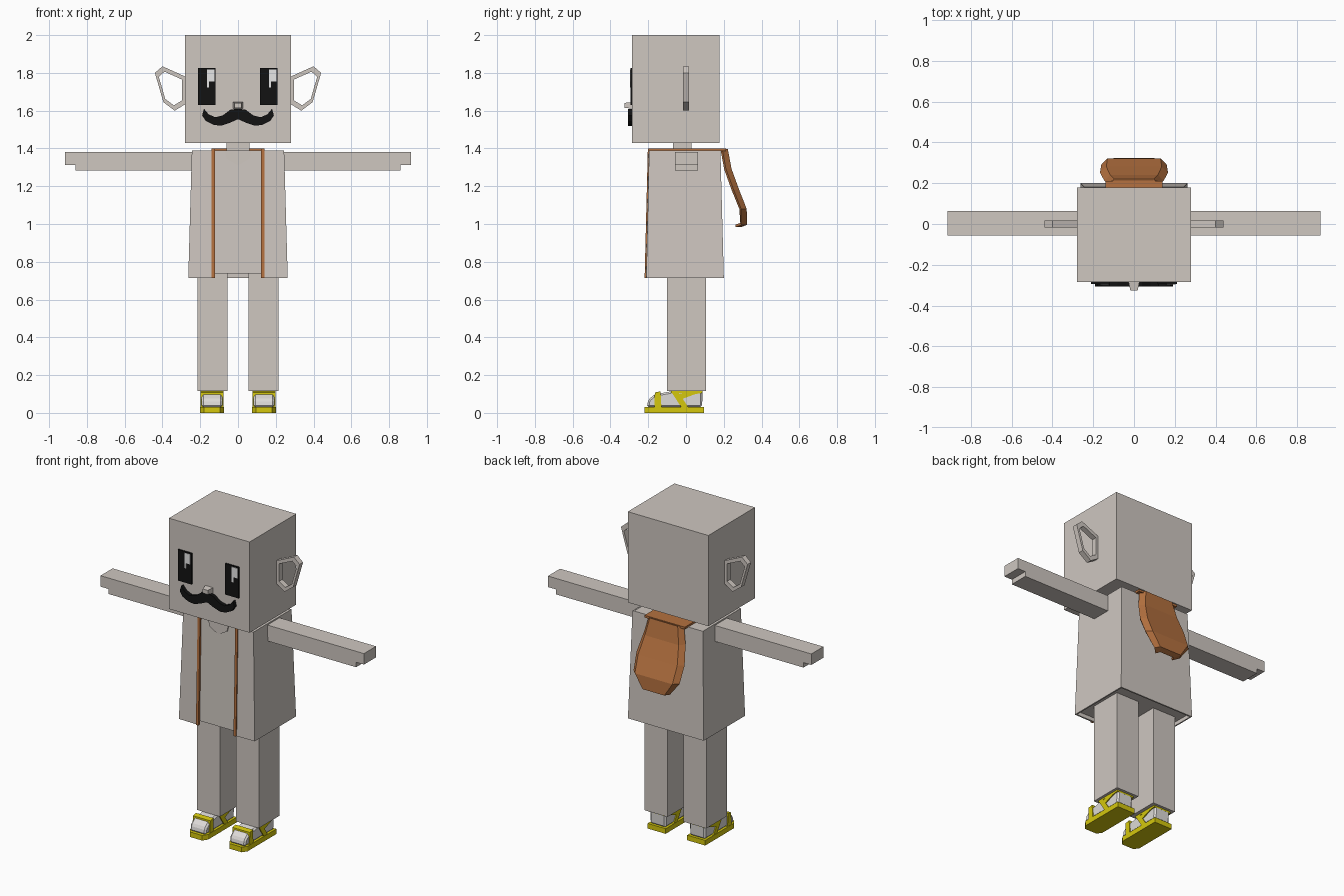
import bpy
import bmesh
from mathutils import Vector

cube = bpy.data.objects.get("Cube")
if cube:
    bpy.data.objects.remove(cube, do_unlink=True)


def material(name, r, g, b):
    m = bpy.data.materials.new(name)
    m.use_nodes = True
    m.diffuse_color = (r, g, b, 1)
    m.node_tree.nodes["Principled BSDF"].inputs["Base Color"].default_value = (r, g, b, 1)
    return m


GREY = material("warm_grey", 0.62, 0.57, 0.53)
PALE = material("pale_grey", 0.72, 0.70, 0.68)
WHITE = material("eye_white", 0.85, 0.85, 0.85)
BLACK = material("black", 0.006, 0.006, 0.006)
LEATHER = material("orange_brown", 0.46, 0.165, 0.05)
YELLOW = material("shoe_yellow", 0.66, 0.57, 0.004)


def build(name, loops, mat, caps=True, ring=False, closed=True):
    """Skin a list of equal-length point loops."""
    bm = bmesh.new()
    rows = [[bm.verts.new(p) for p in loop] for loop in loops]
    n = len(rows[0])
    pairs = list(zip(rows, rows[1:]))
    if ring:
        pairs.append((rows[-1], rows[0]))
    for a, b in pairs:
        for i in range(n if closed else n - 1):
            j = (i + 1) % n
            bm.faces.new((a[i], a[j], b[j], b[i]))
    if caps:
        bm.faces.new(rows[0])
        bm.faces.new(rows[-1])
    bmesh.ops.recalc_face_normals(bm, faces=bm.faces)
    mesh = bpy.data.meshes.new(name)
    bm.to_mesh(mesh)
    bm.free()
    mesh.materials.append(mat)
    obj = bpy.data.objects.new(name, mesh)
    bpy.context.collection.objects.link(obj)
    return obj


def rect(x0, x1, y0, y1, z):
    return [(x0, y0, z), (x1, y0, z), (x1, y1, z), (x0, y1, z)]


def box(name, x, y, z, mat):
    return build(name, [rect(*x, *y, z[0]), rect(*x, *y, z[1])], mat)


def on_axis(axis, p, t):
    a, b = p
    return {"x": (t, a, b), "y": (a, t, b), "z": (a, b, t)}[axis]


def prism(name, points, axis, lo, hi, mat):
    return build(name, [[on_axis(axis, p, t) for p in points] for t in (lo, hi)], mat)


def solidify(obj, thickness, offset):
    mod = obj.modifiers.new("thickness", "SOLIDIFY")
    mod.thickness, mod.offset = thickness, offset


# Head, neck and nose
box("head", (-.28, .28), (-.285, .178), (1.43, 2), GREY)
box("neck", (-.062, .062), (-.07, .03), (1.36, 1.44), GREY)
build("nose", [[(x, y, z) for x, z in ((-w, 1.628 - h), (w, 1.628 - h), (w, 1.628 + h), (-w, 1.628 + h))]
               for w, h, y in ((.028, .018, -.28), (.018, .013, -.325))], GREY)

# Eyes share the same highlight offset
for side, x in (("right", -.165), ("left", .163)):
    box(side + "_eye", (x - .047, x + .047), (-.294, -.284), (1.63, 1.825), BLACK)
    box(side + "_eye_highlight", (x, x + .04), (-.297, -.291), (1.755, 1.818), WHITE)
    box(side + "_eye_glint", (x, x + .012), (-.297, -.291), (1.722, 1.755), WHITE)

# Moustache from half an outline
half = [(0, 1.61), (.04, 1.605), (.08, 1.575), (.12, 1.565), (.155, 1.58), (.18, 1.61),
        (.19, 1.575), (.17, 1.545), (.13, 1.525), (.09, 1.52), (.045, 1.535), (0, 1.555)]
outline = half + [(-x, z) for x, z in reversed(half[1:-1])]
prism("moustache", outline, "y", -.307, -.284, BLACK)

# Shirt body inside an open-fronted, open-bottomed coat
build("shirt_body", [rect(-.255, .255, -.203, .19, .738),
                     rect(-.237, .237, -.188, .172, 1.388)], GREY)


def coat_loop(w, front, back, z):
    return [(.125, front, z), (w, front, z), (w, back, z),
            (-w, back, z), (-w, front, z), (-.125, front, z)]


coat = build("coat", [coat_loop(.259, -.206, .196, .715), coat_loop(.24, -.191, .178, 1.39)],
             GREY, caps=False, closed=False)
solidify(coat, .012, 0)
prism("neckline", [(-.07, 1.385), (-.06, 1.345), (0, 1.31), (.06, 1.345), (.07, 1.385)],
      "y", -.196, -.188, GREY)

# Hood hanging down the back, with bevelled sides
profile = [(.115, .215, 1.396), (.14, .235, 1.29), (.162, .275, 1.18),
           (.155, .315, 1.08), (.09, .318, 1.0), (.06, .29, .99)]
hood = build("hood", [[(-w, y - .028, z), (-w * .82, y, z), (w * .82, y, z), (w, y - .028, z)]
                      for w, y, z in profile], LEATHER, caps=False, closed=False)
solidify(hood, .014, 0)
box("hood_collar", (-.14, .14), (.04, .212), (1.386, 1.4), LEATHER)

strap = [(-.219, .715), (-.202, 1.4), (.21, 1.4), (.21, 1.388), (-.19, 1.388), (-.205, .715)]
ear = [(.278, 1.78), (.40, 1.835), (.44, 1.80), (.395, 1.645), (.335, 1.60), (.278, 1.635)]
upper = [(-.207, .03), (-.2, .07), (-.165, .098), (-.08, .114), (.088, .116), (.085, .03)]
toe_strap = [(-.168, .03), (-.165, .108), (-.135, .114), (-.13, .03)]
side_strap = [(-.08, .115), (-.045, .115), (.012, .03), (-.025, .03)]
heel_strap = [(-.03, .07), (.05, .1), (.088, .105), (.088, .115), (.03, .115), (-.04, .1)]

for side, s in (("left", 1), ("right", -1)):
    def span(a, b):
        return sorted((a * s, b * s))

    # Ear ring
    mid = sum((Vector(p) for p in ear), Vector((0, 0))) / len(ear)
    inner = [mid + (Vector(p) - mid) * .76 for p in ear]
    build(side + "_ear", [[(p[0] * s, y, p[1]) for p in loop] for loop, y in
                          ((ear, -.017), (ear, .017), (inner, .017), (inner, -.017))],
          GREY, caps=False, ring=True)

    # Arm with a stepped underside at the hand
    arm = [(.235, 1.382), (.915, 1.382), (.915, 1.313), (.86, 1.313), (.86, 1.282), (.235, 1.282)]
    prism(side + "_arm", [(x * s, z) for x, z in arm], "y", -.057, .063, GREY)

    # Leg and shoulder strap
    box(side + "_leg", span(.055, .215), (-.1, .105), (.115, .75), GREY)
    prism(side + "_strap", strap, "x", *span(.122, .139), LEATHER)

    # Shoe
    sole = [(.075, .095), (.2, .095), (.2, -.19), (.18, -.22), (.095, -.22), (.075, -.19)]
    prism(side + "_sole", [(x * s, y) for x, y in sole], "z", 0, .032, YELLOW)
    shoe = prism(side + "_shoe_upper", upper, "x", *span(.083, .192), PALE)
    bevel = shoe.modifiers.new("soft_edges", "BEVEL")
    bevel.width, bevel.segments = .01, 1
    for part, shape in (("toe_strap", toe_strap), ("side_strap", side_strap), ("heel_strap", heel_strap)):
        prism(f"{side}_{part}", shape, "x", *span(.077, .198), YELLOW)
    box(side + "_ankle_band", span(.077, .198), (-.08, .07), (.105, .1155), YELLOW)
